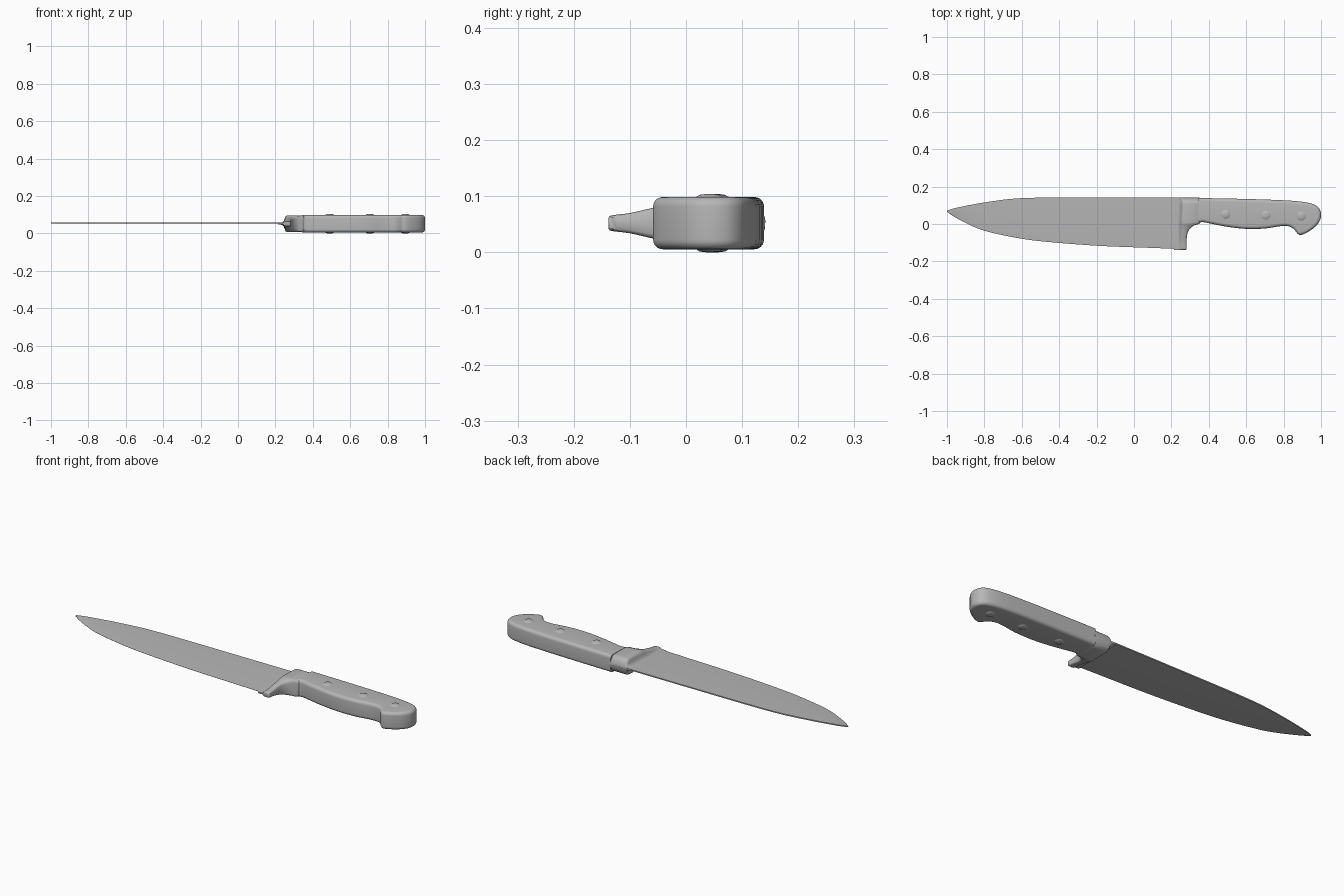
import bpy, bmesh, math
from mathutils import Vector

cube = bpy.data.objects.get("Cube")
if cube:
    bpy.data.objects.remove(cube, do_unlink=True)

MID = 0.052       # height of the handle's centre plane
BLADE_Z = 0.055   # height of the blade's centre plane

steel = bpy.data.materials.new("plain_grey")
steel.use_nodes = True
GREY = (0.47, 0.47, 0.47, 1)
steel.diffuse_color = GREY
bsdf = next(n for n in steel.node_tree.nodes if n.type == 'BSDF_PRINCIPLED')
bsdf.inputs["Base Color"].default_value = GREY


def finish(name, bm, angle=40):
    bmesh.ops.recalc_face_normals(bm, faces=bm.faces)
    mesh = bpy.data.meshes.new(name)
    bm.to_mesh(mesh)
    bm.free()
    mesh.materials.append(steel)
    ob = bpy.data.objects.new(name, mesh)
    bpy.context.collection.objects.link(ob)
    bpy.ops.object.select_all(action='DESELECT')
    ob.select_set(True)
    bpy.context.view_layer.objects.active = ob
    bpy.ops.object.shade_smooth_by_angle(angle=math.radians(angle))
    return ob


def smooth_path(pts, steps):
    """Catmull-Rom curve through points of any dimension."""
    pts = [Vector(p) for p in pts]
    ext = [pts[0] * 2 - pts[1]] + pts + [pts[-1] * 2 - pts[-2]]
    out = []
    for i in range(1, len(ext) - 2):
        a, b, c, d = ext[i - 1:i + 3]
        for s in range(steps):
            t = s / steps
            out.append(0.5 * (2 * b + (c - a) * t + (2 * a - 5 * b + 4 * c - d) * t * t
                              + (3 * b - a - 3 * c + d) * t ** 3))
    return out + [pts[-1]]


def loft(name, rings, angle=40):
    """Bridge closed rings of equal length and cap both ends."""
    bm = bmesh.new()
    vr = [[bm.verts.new(p) for p in ring] for ring in rings]
    n = len(vr[0])
    for a, b in zip(vr, vr[1:]):
        for i in range(n):
            j = (i + 1) % n
            bm.faces.new((a[i], a[j], b[j], b[i]))
    bm.faces.new(vr[0])
    bm.faces.new(vr[-1])
    return finish(name, bm, angle)


# Blade: x, spine y, cutting edge y; thick at the spine, thin at the edge
stations = smooth_path([
    (-1.0, 0.071, 0.066), (-0.96, 0.084, 0.038), (-0.88, 0.101, -0.004),
    (-0.8, 0.115, -0.036), (-0.66, 0.134, -0.068), (-0.5, 0.141, -0.092),
    (-0.2, 0.142, -0.116), (0.1, 0.142, -0.128), (0.27, 0.141, -0.135)], 5)
rings = []
for x, top, low in stations:
    bevel = low + (top - low) * 0.08
    rings.append([(x, top, BLADE_Z + 0.003), (x, bevel, BLADE_Z + 0.002),
                  (x, low, BLADE_Z + 0.0004), (x, low, BLADE_Z - 0.0004),
                  (x, bevel, BLADE_Z - 0.002), (x, top, BLADE_Z - 0.003)])
loft("blade", rings, 30)

# Bolster: y, back x, half thickness; concave towards the blade
sections = smooth_path([
    (-0.138, 0.279, 0.010), (-0.132, 0.281, 0.014), (-0.10, 0.281, 0.018),
    (-0.065, 0.283, 0.026), (-0.04, 0.290, 0.031), (-0.02, 0.304, 0.036),
    (-0.006, 0.325, 0.040), (0.004, 0.352, 0.0425), (0.03, 0.354, 0.044),
    (0.10, 0.354, 0.044), (0.118, 0.354, 0.041), (0.130, 0.354, 0.032),
    (0.137, 0.352, 0.020), (0.141, 0.350, 0.008)], 3)
rings = []
for y, xb, t in sections:
    xf = 0.215 + 0.01 * (y + 0.138) / 0.28
    half = [(xf, min(0.0035, t * 0.5)), (xf + 0.016, max(0.0036, 0.16 * t)),
            (xf + 0.025, 0.38 * t), (xf + 0.030, 0.68 * t), (xf + 0.034, 0.93 * t),
            (xf + 0.040, t), (xb - 0.010, t), (xb - 0.003, 0.9 * t), (xb, 0.7 * t)]
    ring = [(x, y, MID + z) for x, z in half]
    ring += [(x, y, MID - z) for x, z in reversed(half)]
    rings.append(ring)
loft("bolster", rings, 45)

# Handle: one closed outline, rounded over on both faces
outline = smooth_path([
    (0.345, 0.006), (0.37, 0.010), (0.42, 0.0), (0.50, -0.015), (0.60, -0.026),
    (0.70, -0.024), (0.78, -0.012), (0.825, -0.012), (0.855, -0.028),
    (0.876, -0.053), (0.895, -0.058), (0.93, -0.043), (0.972, -0.012),
    (0.995, 0.022), (1.0, 0.055), (0.988, 0.086), (0.955, 0.107), (0.88, 0.121),
    (0.75, 0.129), (0.55, 0.135), (0.345, 0.139)], 5)


def inset_ring(depth, z):
    ring = []
    n = len(outline)
    for i, p in enumerate(outline):
        d = outline[min(i + 1, n - 1)] - outline[max(i - 1, 0)]
        normal = Vector((-d.y, d.x)).normalized()
        q = p + normal * depth
        ring.append((q.x, q.y, MID + z))
    return ring


H, R = 0.0465, 0.017
arc = [(R * (1 - math.cos(a)), H - R + R * math.sin(a))
       for a in (math.radians(15 * k) for k in range(7))]
profile = [(d, -z) for d, z in reversed(arc)] + arc
loft("handle", [inset_ring(d, z) for d, z in profile], 45)

# Rivets: low domes standing just proud of both handle faces
for n, (x, y) in enumerate([(0.49, 0.052), (0.705, 0.047), (0.895, 0.042)], 1):
    rings = []
    for r, z in ((0.006, -0.052), (0.018, -0.0505), (0.025, -0.046),
                 (0.025, 0.046), (0.018, 0.0505), (0.006, 0.052)):
        rings.append([(x + r * math.cos(math.tau * k / 24),
                       y + r * math.sin(math.tau * k / 24), MID + z) for k in range(24)])
    loft("rivet_%d" % n, rings, 45)
